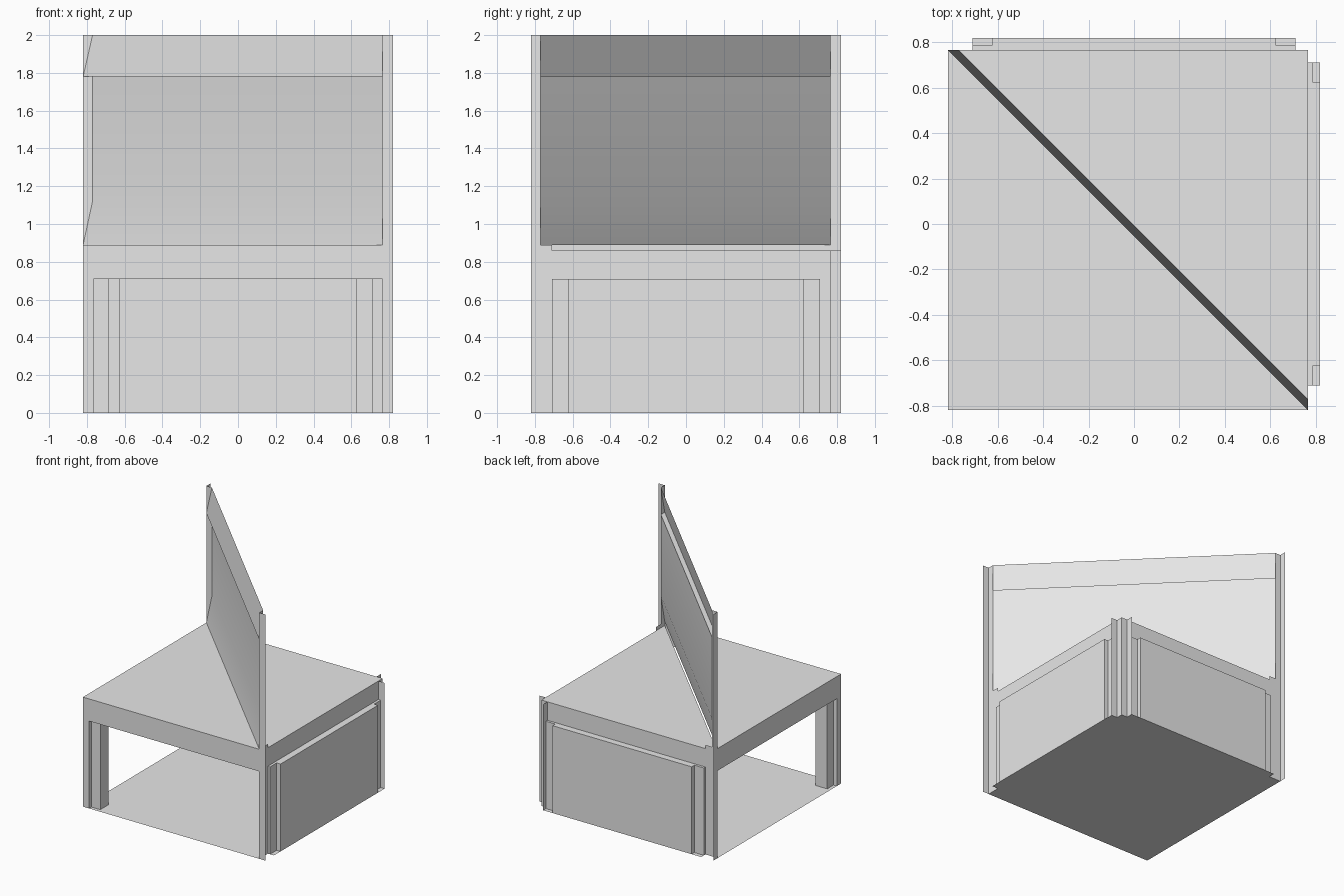
import bpy

if "Cube" in bpy.data.objects:
    bpy.data.objects.remove(bpy.data.objects["Cube"], do_unlink=True)

grey = bpy.data.materials.new("plain_grey")
grey.use_nodes = True
tone = (0.8, 0.8, 0.8, 1)
grey.diffuse_color = tone
grey.node_tree.nodes["Principled BSDF"].inputs["Base Color"].default_value = tone

LO, HI, OUT = -0.82, 0.765, 0.82      # room bounds and outer face of the panels
SILL, BACK, EAVE, TOP = 0.71, 0.86, 0.89, 2.0
END, INSET, POST = 0.71, 0.785, 0.625  # panel ends and recessed edge posts


def make(name, verts, faces):
    mesh = bpy.data.meshes.new(name)
    mesh.from_pydata(verts, [], faces)
    mesh.materials.append(grey)
    obj = bpy.data.objects.new(name, mesh)
    bpy.context.collection.objects.link(obj)
    return obj


def wall(name, path, z0, z1, closed=False):
    """Upright sheet along a plan path, outside on the right hand."""
    n = len(path)
    verts = [(x, y, z) for z in (z0, z1) for x, y in path]
    faces = [(i, (i + 1) % n, (i + 1) % n + n, i + n)
             for i in range(n if closed else n - 1)]
    return make(name, verts, faces)


def slab(name, outline, z, down=False):
    face = list(range(len(outline)))
    return make(name, [(x, y, z) for x, y in outline], [face[::-1] if down else face])


def swap(path):
    """Reflect a plan path across the diagonal x = y."""
    return [(y, x) for x, y in reversed(path)]


def both(build, name, path, *args):
    build("side_" + name, path, *args)
    build("rear_" + name, swap(path), *args)


# Floor, reaching out under the two panels
bump = [(HI, -END), (OUT, -END), (OUT, END), (HI, END)]
slab("floor", [(LO, LO), (HI, LO)] + bump + [(HI, HI)] + swap(bump) + [(LO, HI)], 0, True)

# Roof halves at two levels
slab("front_roof", [(LO, LO), (HI, LO), (LO, HI)], EAVE)
slab("rear_roof", [(HI, LO), (HI, HI), (LO, HI)], BACK)

# Beams above the two openings
wall("front_beam", [(LO, LO), (HI, LO)], SILL, EAVE)
wall("open_side_beam", [(LO, HI), (LO, LO)], SILL, EAVE)

# Stepped column between the openings
step = [(LO, LO), (-0.765, LO), (-0.765, -0.79), (-0.685, -0.79), (-0.685, -0.685)]
wall("corner_column", step + swap(step)[1:-1], 0, SILL, True)

# Panelled walls, the same on the two closed sides
panel = [(HI, -END), (INSET, -END), (INSET, -POST), (OUT, -POST)]
panel += [(x, -y) for x, y in reversed(panel)]
both(wall, "panel", panel, 0, SILL)
both(slab, "panel_ledge", panel, SILL)
both(wall, "upper_wall", [(HI, -END), (HI, END)], SILL, BACK)
both(wall, "jamb", [(HI, -0.77), (HI, -END)], 0, EAVE)
both(wall, "end_post", [(OUT, LO), (HI, LO), (HI, -0.77)][::-1][::-1], 0, TOP)

# Folded rear corner strip
wall("rear_corner", [(OUT, END), (HI, END), (HI, HI), (END, HI), (END, OUT)], 0, BACK)

# Diagonal sign wall: profile of (setback, height), swept between the end posts
profile = [(0, EAVE), (0.05, 1.12), (0.05, 1.78), (0, 1.78), (0.05, TOP)]
verts = []
for d, z in profile:
    verts += [(LO + d, HI, z), (HI, LO + d, z)]
faces = [(2 * i, 2 * i + 1, 2 * i + 3, 2 * i + 2) for i in range(len(profile) - 1)]
sign = make("diagonal_wall", verts, faces)
bpy.ops.object.select_all(action="DESELECT")
sign.select_set(True)
bpy.context.view_layer.objects.active = sign
bpy.ops.object.shade_smooth_by_angle()
